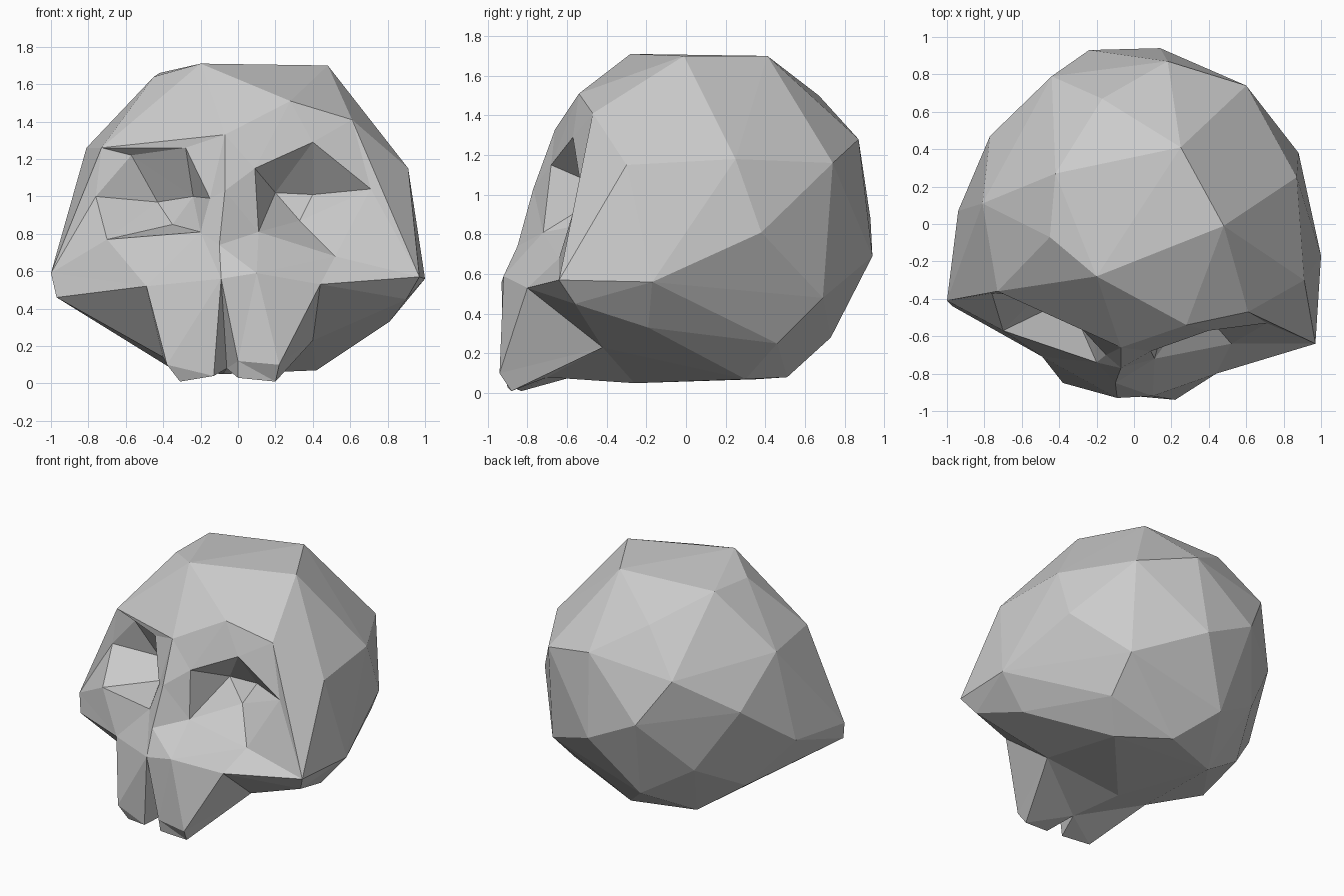
import bpy
import bmesh
from mathutils import Vector

cube = bpy.data.objects.get("Cube")
if cube:
    bpy.data.objects.remove(cube, do_unlink=True)

bone = bpy.data.materials.new("bone_grey")
bone.use_nodes = True
bone.diffuse_color = (0.6, 0.6, 0.6, 1)
bone.node_tree.nodes["Principled BSDF"].inputs["Base Color"].default_value = (0.6, 0.6, 0.6, 1)

bm = bmesh.new()
named = {}


def add_points(**points):
    """Add named corner points, given in hundredths of a unit."""
    for name, co in points.items():
        named[name] = bm.verts.new(Vector(co) / 100)


def add_faces(*outlines):
    """Add one face for every outline of point names."""
    for outline in outlines:
        bm.faces.new([named[name] for name in outline.split()])


# Open edge of the cranium, shared with the face
add_points(
    crown=(-20, -28, 171),
    brow_l=(28, -54, 151),
    temple_l=(61, -47, 141),
    temple_r=(-73, -36, 126),
    cheek_l=(97, -64, 57),
    cheek_low_l=(90, -56, 45),
    cheek_r=(-100, -41, 59),
    cheek_low_r=(-97, -44, 46),
    jaw_l=(40, -42, 23),
    jaw_r=(-40, -36, 14),
    throat=(-8, -26, 5),
)
rim = set(named.values())

# Cranium: convex shell through its corner points
crown_points = [(48, -1, 170), (25, 41, 170), (-42, 27, 166), (-45, -7, 164), (-17, 67, 150)]
left_points = [(87, 25, 118), (91, -30, 115), (60, 74, 116), (88, 38, 81),
               (100, -17, 56), (81, -19, 33), (60, 69, 48), (58, 46, 25)]
right_points = [(-81, 11, 126), (-94, 7, 63), (-77, 47, 94), (-67, 26, 30)]
back_points = [(18, 87, 128), (14, 94, 69), (-24, 93, 88), (-44, 79, 120),
               (-50, 62, 50), (-14, 73, 28)]
base_points = [(42, 30, 7), (9, 51, 8), (-34, 36, 7)]
for co in crown_points + left_points + right_points + back_points + base_points:
    bm.verts.new(Vector(co) / 100)
bmesh.ops.convex_hull(bm, input=list(bm.verts))

# Open the front, where only rim points are joined
front = [f for f in bm.faces if all(v in rim for v in f.verts)]
bmesh.ops.delete(bm, geom=front, context='FACES_ONLY')
loose = [e for e in bm.edges if not e.link_faces]
for edge in loose:
    bm.edges.remove(edge)

# Nose ridge
add_points(
    bridge=(-7, -66, 133),
    nose=(-7, -77, 103),
    nose_tip=(-10, -85, 74),
    lip_l=(10, -92, 59),
    lip=(-9, -93, 56),
)

# Left eye socket: rim, then floor
add_points(
    inner_l=(9, -68, 115),
    upper_l=(40, -57, 129),
    outer_l=(71, -53, 104),
    lower_l=(52, -64, 68),
    corner_l=(11, -72, 81),
    floor_a=(20, -38, 102),
    floor_b=(40, -35, 101),
    floor_c=(33, -42, 87),
)
add_faces(
    "inner_l upper_l floor_b floor_a",
    "upper_l outer_l floor_b",
    "outer_l lower_l floor_c floor_b",
    "lower_l corner_l floor_c",
    "corner_l floor_a floor_c",
    "corner_l inner_l floor_a",
    "floor_a floor_b floor_c",
)

# Right eye socket: rim, then floor
add_points(
    inner_r=(-28, -56, 126),
    upper_r=(-57, -38, 122),
    outer_r=(-76, -37, 100),
    lower_r=(-70, -57, 77),
    corner_r=(-20, -74, 81),
    side_r=(-15, -70, 99),
    floor_d=(-24, -42, 100),
    floor_e=(-43, -30, 97),
    floor_f=(-35, -40, 85),
)
add_faces(
    "inner_r side_r floor_d",
    "inner_r floor_d floor_e upper_r",
    "upper_r floor_e outer_r",
    "outer_r floor_e floor_f lower_r",
    "lower_r floor_f corner_r",
    "corner_r floor_f floor_d side_r",
    "floor_d floor_e floor_f",
)

# Teeth: two blocks with a groove between them
add_points(
    gum_l=(44, -80, 53),
    gum_r=(-49, -71, 52),
    groove=(-6, -70, 8),
    tooth_out_l=(22, -94, 10),
    tooth_in_l=(0, -92, 12),
    tip_out_l=(20, -88, 1),
    tip_in_l=(0, -90, 3),
    tooth_out_r=(-38, -85, 10),
    tip_out_r=(-31, -83, 1),
    tip_in_r=(-13, -90, 4),
)
add_faces(
    "lip lip_l tooth_out_l tooth_in_l",
    "lip_l gum_l tooth_out_l",
    "tooth_in_l tooth_out_l tip_out_l tip_in_l",
    "gum_l jaw_l tip_out_l tooth_out_l",
    "lip tooth_in_l groove",
    "tooth_in_l tip_in_l groove",
    "tip_in_l tip_out_l groove",
    "tip_out_l jaw_l groove",
    "lip tip_in_r groove",
    "lip tooth_out_r tip_in_r",
    "gum_r tooth_out_r lip",
    "tip_in_r tooth_out_r tip_out_r",
    "tip_out_r tip_in_r groove",
    "tip_out_r groove jaw_r",
    "gum_r jaw_r tip_out_r tooth_out_r",
    "groove jaw_l throat",
    "groove jaw_r throat",
)

# Forehead, cheeks and the underside of the cheeks
add_faces(
    "crown brow_l bridge",
    "crown bridge temple_r",
    "bridge brow_l upper_l inner_l",
    "brow_l temple_l upper_l",
    "temple_l outer_l upper_l",
    "temple_l cheek_l outer_l",
    "outer_l cheek_l lower_l",
    "lower_l cheek_l gum_l",
    "bridge inner_l nose",
    "nose inner_l corner_l",
    "nose corner_l nose_tip",
    "corner_l lip_l nose_tip",
    "corner_l lower_l lip_l",
    "lower_l gum_l lip_l",
    "nose_tip lip_l lip",
    "temple_r bridge inner_r",
    "temple_r inner_r upper_r",
    "temple_r upper_r outer_r",
    "temple_r outer_r cheek_r",
    "bridge nose side_r inner_r",
    "nose nose_tip corner_r side_r",
    "corner_r nose_tip lip",
    "corner_r lip gum_r",
    "lower_r corner_r gum_r",
    "lower_r gum_r cheek_r",
    "outer_r lower_r cheek_r",
    "gum_l cheek_l cheek_low_l",
    "gum_l cheek_low_l jaw_l",
    "gum_r cheek_r cheek_low_r",
    "gum_r cheek_low_r jaw_r",
)

# Tidy up and make the object, flat shaded
bmesh.ops.delete(bm, geom=[v for v in bm.verts if not v.link_faces], context='VERTS')
bmesh.ops.triangulate(bm, faces=bm.faces)
bmesh.ops.recalc_face_normals(bm, faces=bm.faces)
mesh = bpy.data.meshes.new("skull")
bm.to_mesh(mesh)
bm.free()
mesh.materials.append(bone)
skull = bpy.data.objects.new("skull", mesh)
bpy.context.scene.collection.objects.link(skull)
